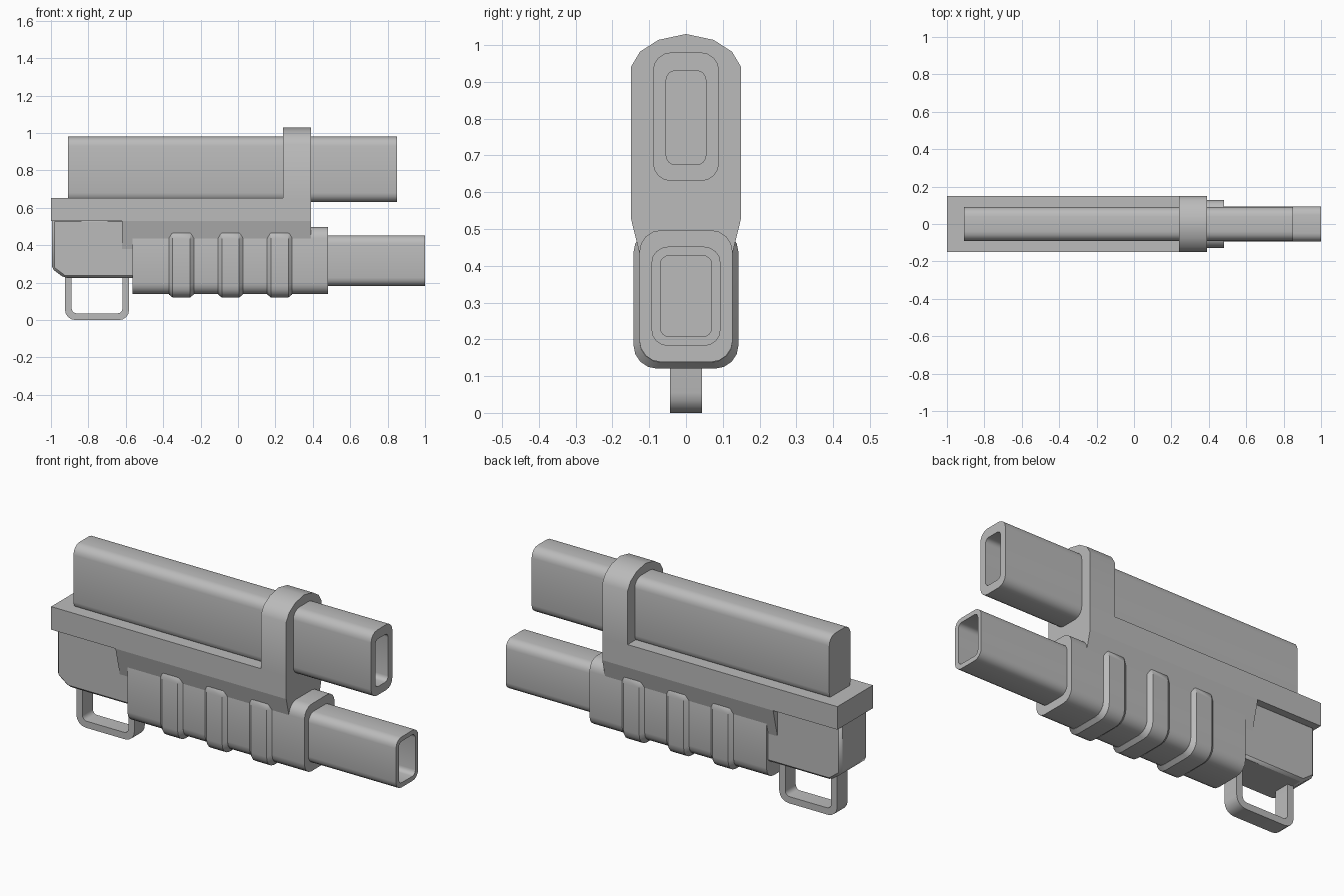
import bpy, bmesh, math

cube = bpy.data.objects.get("Cube")
if cube:
    bpy.data.objects.remove(cube, do_unlink=True)

grey = bpy.data.materials.new("mid grey")
grey.use_nodes = True
grey.diffuse_color = (0.5, 0.5, 0.5, 1)
grey.node_tree.nodes["Principled BSDF"].inputs["Base Color"].default_value = (0.5, 0.5, 0.5, 1)


def finish(name, bm, bevel=0):
    bmesh.ops.recalc_face_normals(bm, faces=bm.faces)
    mesh = bpy.data.meshes.new(name)
    bm.to_mesh(mesh)
    bm.free()
    mesh.materials.append(grey)
    obj = bpy.data.objects.new(name, mesh)
    bpy.context.collection.objects.link(obj)
    if bevel:
        mod = obj.modifiers.new("edge_bevel", "BEVEL")
        mod.width = bevel
        mod.limit_method = "ANGLE"
    bpy.ops.object.select_all(action="DESELECT")
    obj.select_set(True)
    bpy.context.view_layer.objects.active = obj
    bpy.ops.object.shade_smooth_by_angle(angle=math.radians(36))
    return obj


def ring(half, low, high, radius, seg=4):
    """Rounded rectangle in the y-z plane."""
    pts = []
    corners = [(1, high - radius), (-1, high - radius), (-1, low + radius), (1, low + radius)]
    for k, (side, z) in enumerate(corners):
        for i in range(seg + 1):
            a = math.pi / 2 * (k + i / seg)
            pts.append((side * (half - radius) + radius * math.cos(a), z + radius * math.sin(a)))
    return pts


def mirrored(side):
    """Close a half profile, given from bottom to top, across y = 0."""
    return side + [(-y, z) for y, z in reversed(side) if y > 0]


def loft(name, stations):
    """Skin y-z rings placed along x, with capped ends."""
    bm = bmesh.new()
    rows = [[bm.verts.new((x, y, z)) for y, z in pts] for x, pts in stations]
    for a, b in zip(rows, rows[1:]):
        for i in range(len(a)):
            j = (i + 1) % len(a)
            bm.faces.new((a[i], a[j], b[j], b[i]))
    bm.faces.new(rows[0])
    bm.faces.new(rows[-1])
    return finish(name, bm)


def prism(name, x0, x1, side):
    pts = mirrored(side)
    return loft(name, [(x0, pts), (x1, pts)])


def barrel(name, x0, x1, outer, inner):
    """Tube open at the front and closed at the back."""
    loft(name, [(x0, outer), (x1, outer), (x1, inner), (x0 + 0.03, inner)])


# Barrels
barrel("upper_barrel", -0.91, 0.85, ring(0.09, 0.63, 0.98, 0.05), ring(0.054, 0.675, 0.93, 0.025))
barrel("lower_barrel", 0.3, 1.0, ring(0.094, 0.182, 0.452, 0.045), ring(0.07, 0.207, 0.428, 0.025))

# Receiver rail, tapered underside and barrel clamp
prism("receiver_rail", -1.0, 0.39, [(0.15, 0.53), (0.15, 0.653)])
prism("receiver_taper", -0.62, 0.39, [(0.112, 0.375), (0.15, 0.53)])
prism("barrel_clamp", 0.24, 0.39,
      [(0.15, 0.65), (0.15, 0.94), (0.125, 0.982), (0.075, 1.014), (0, 1.03)])

# Fore grip and its three ribs
grip = ring(0.127, 0.138, 0.497, 0.06)
loft("fore_grip", [(-0.565, grip), (0.482, grip)])
rib_low, rib_high = ring(0.127, 0.137, 0.497, 0.06), ring(0.143, 0.12, 0.5, 0.065)
for n, x in enumerate((-0.303, -0.04, 0.223)):
    loft(f"grip_rib_{n + 1}", [(x - 0.067, rib_low), (x - 0.046, rib_high),
                               (x + 0.046, rib_high), (x + 0.067, rib_low)])

# Rear block, a side profile with chamfered lower back corner
bm = bmesh.new()
side = [(-0.995, 0.54), (-0.995, 0.275), (-0.93, 0.226), (-0.54, 0.226), (-0.54, 0.54)]
face = bm.faces.new([bm.verts.new((x, -0.113, z)) for x, z in side])
moved = bmesh.ops.extrude_face_region(bm, geom=[face])["geom"]
bmesh.ops.translate(bm, vec=(0, 0.226, 0), verts=[v for v in moved if isinstance(v, bmesh.types.BMVert)])
finish("rear_block", bm, bevel=0.013)

# Loop guard under the rear block: U-shaped strip with rounded corners
def u_path(inset, radius, seg=4):
    left, right, low = -0.925 + inset, -0.582 - inset, inset
    pts = [(left, 0.24)]
    for cx, start in ((left + radius, math.pi), (right - radius, 1.5 * math.pi)):
        for i in range(seg + 1):
            a = start + math.pi / 2 * i / seg
            pts.append((cx + radius * math.cos(a), low + radius + radius * math.sin(a)))
    return pts + [(right, 0.24)]


bm = bmesh.new()
rows = []
for (xo, zo), (xi, zi) in zip(u_path(0, 0.055), u_path(0.036, 0.025)):
    rows.append([bm.verts.new(p) for p in ((xo, -0.044, zo), (xo, 0.044, zo),
                                           (xi, 0.044, zi), (xi, -0.044, zi))])
for a, b in zip(rows, rows[1:]):
    for i in range(4):
        j = (i + 1) % 4
        bm.faces.new((a[i], a[j], b[j], b[i]))
bm.faces.new(rows[0])
bm.faces.new(rows[-1])
finish("loop_guard", bm)
